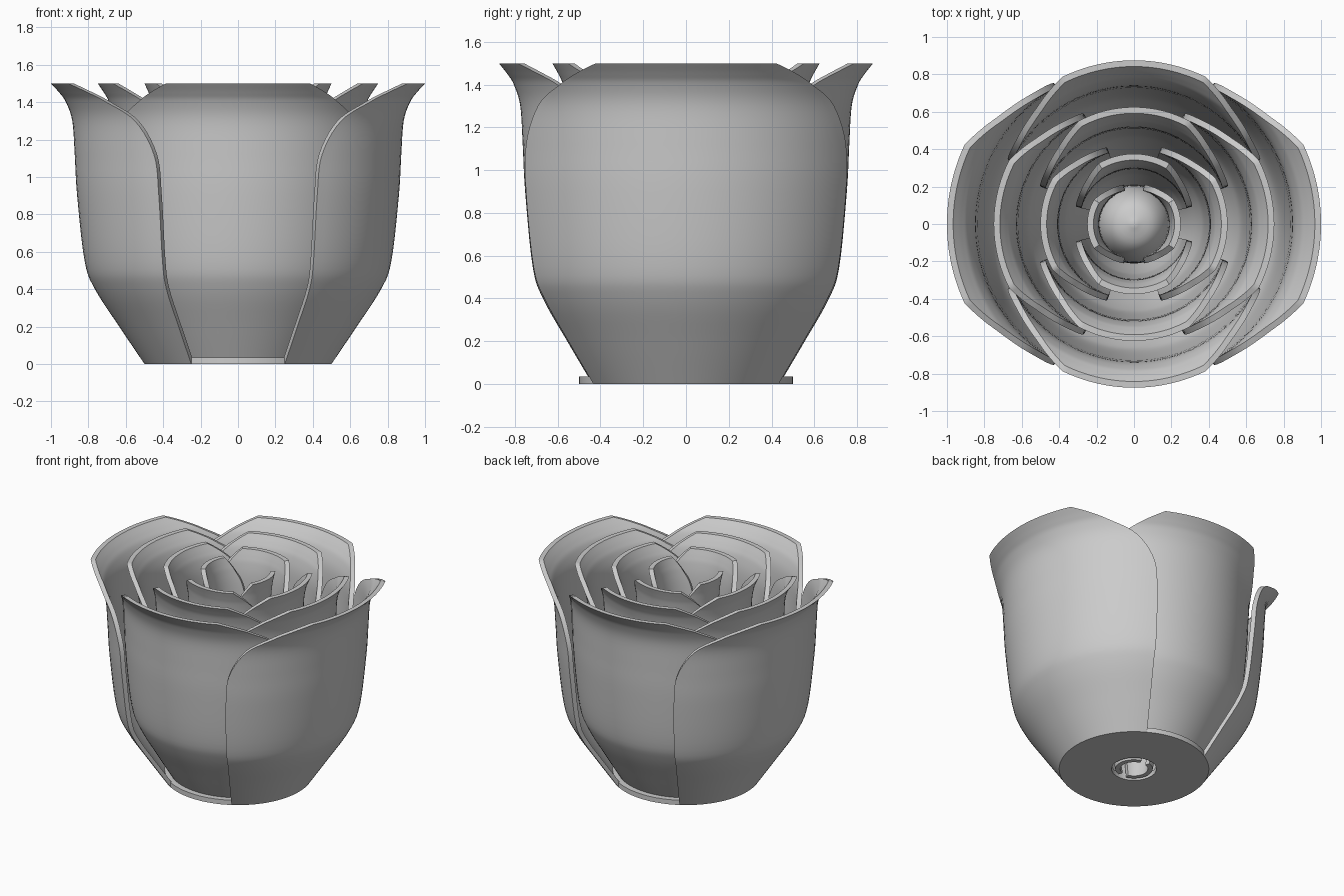
import bpy, bmesh, math
from mathutils import Vector

cube = bpy.data.objects.get("Cube")
if cube:
    bpy.data.objects.remove(cube, do_unlink=True)

grey = bpy.data.materials.new("soft grey")
grey.use_nodes = True
colour = (0.6, 0.6, 0.6, 1)
grey.diffuse_color = colour
grey.node_tree.nodes["Principled BSDF"].inputs["Base Color"].default_value = colour

# Petal outline: radius, height, half angle in degrees
PETAL = [(.5, 0, 60), (.635, .2, 60), (.765, .4, 60), (.82, .55, 60.5),
         (.86, .9, 60.5), (.873, 1.12, 59), (.886, 1.3, 51.5),
         (.92, 1.4, 40), (.955, 1.45, 33), (1, 1.5, 25)]
# Closed centre bud: radius, height
BUD = [(.15, 0), (.18, .2), (.205, .5), (.21, .8), (.19, 1.0), (.12, 1.13), (0, 1.18)]
THICK = .033


def smooth_path(points, steps=5):
    """Catmull-Rom curve through the points."""
    p = [Vector(q) for q in points]
    p = [2 * p[0] - p[1]] + p + [2 * p[-1] - p[-2]]
    path = []
    for a, b, c, d in zip(p, p[1:], p[2:], p[3:]):
        for i in range(steps):
            t = i / steps
            path.append(b + (c - a) * t / 2 + (2 * a - 5 * b + 4 * c - d) * t ** 2 / 2
                        + (3 * b - a - 3 * c + d) * t ** 3 / 2)
    return path + [p[-2]]


def finish(name, bm, angle=35):
    bmesh.ops.recalc_face_normals(bm, faces=bm.faces)
    mesh = bpy.data.meshes.new(name)
    bm.to_mesh(mesh)
    bm.free()
    mesh.materials.append(grey)
    obj = bpy.data.objects.new(name, mesh)
    bpy.context.collection.objects.link(obj)
    bpy.ops.object.select_all(action='DESELECT')
    obj.select_set(True)
    bpy.context.view_layer.objects.active = obj
    bpy.ops.object.shade_smooth_by_angle(angle=math.radians(angle))


def border(rows):
    """Loop of vertices around the edge of a grid."""
    return (rows[0] + [row[-1] for row in rows[1:-1]] + rows[-1][::-1]
            + [row[0] for row in rows[-2:0:-1]])


def petal(name, scale, spread, facing, columns=32):
    bm = bmesh.new()
    path = smooth_path(PETAL)
    layers = []
    for inset in (0, THICK):
        layer = []
        for r, z, half in path:
            row = []
            for i in range(columns + 1):
                a = facing + math.radians(half * spread) * (2 * i / columns - 1)
                radius = r * scale - inset
                row.append(bm.verts.new((radius * math.cos(a), radius * math.sin(a), z)))
            layer.append(row)
        for low, high in zip(layer, layer[1:]):
            for i in range(columns):
                bm.faces.new((low[i], low[i + 1], high[i + 1], high[i]))
        layers.append(layer)
    # Close the rim between the outer and inner skins
    outer, inner = border(layers[0]), border(layers[1])
    for i in range(len(outer)):
        bm.faces.new((outer[i - 1], outer[i], inner[i], inner[i - 1]))
    finish(name, bm)


def lathe(name, profile, closed=False):
    bm = bmesh.new()
    verts = [bm.verts.new((q[0], 0, q[1])) for q in profile]
    edges = [bm.edges.new(pair) for pair in zip(verts, verts[1:])]
    if closed:
        edges.append(bm.edges.new((verts[-1], verts[0])))
    bmesh.ops.spin(bm, geom=verts + edges, cent=(0, 0, 0), axis=(0, 0, 1),
                   angle=math.tau, steps=64)
    bmesh.ops.remove_doubles(bm, verts=bm.verts, dist=.0005)
    finish(name, bm)


# Seven nested pairs of petals, alternating side to side and front to back
for k in range(7):
    sides = ("front", "back") if k % 2 else ("left", "right")
    for n, side in enumerate(sides):
        facing = math.pi * n - (math.pi / 2 if k % 2 else 0)
        petal(f"petal_{k + 1}_{side}", 1 - k / 8, 1 + k / 24, facing)

# Base ring and the bud in the middle
lathe("base_ring", [(.15, 0), (.5, 0), (.5, .035), (.15, .035)], closed=True)
lathe("centre_bud", smooth_path(BUD))
